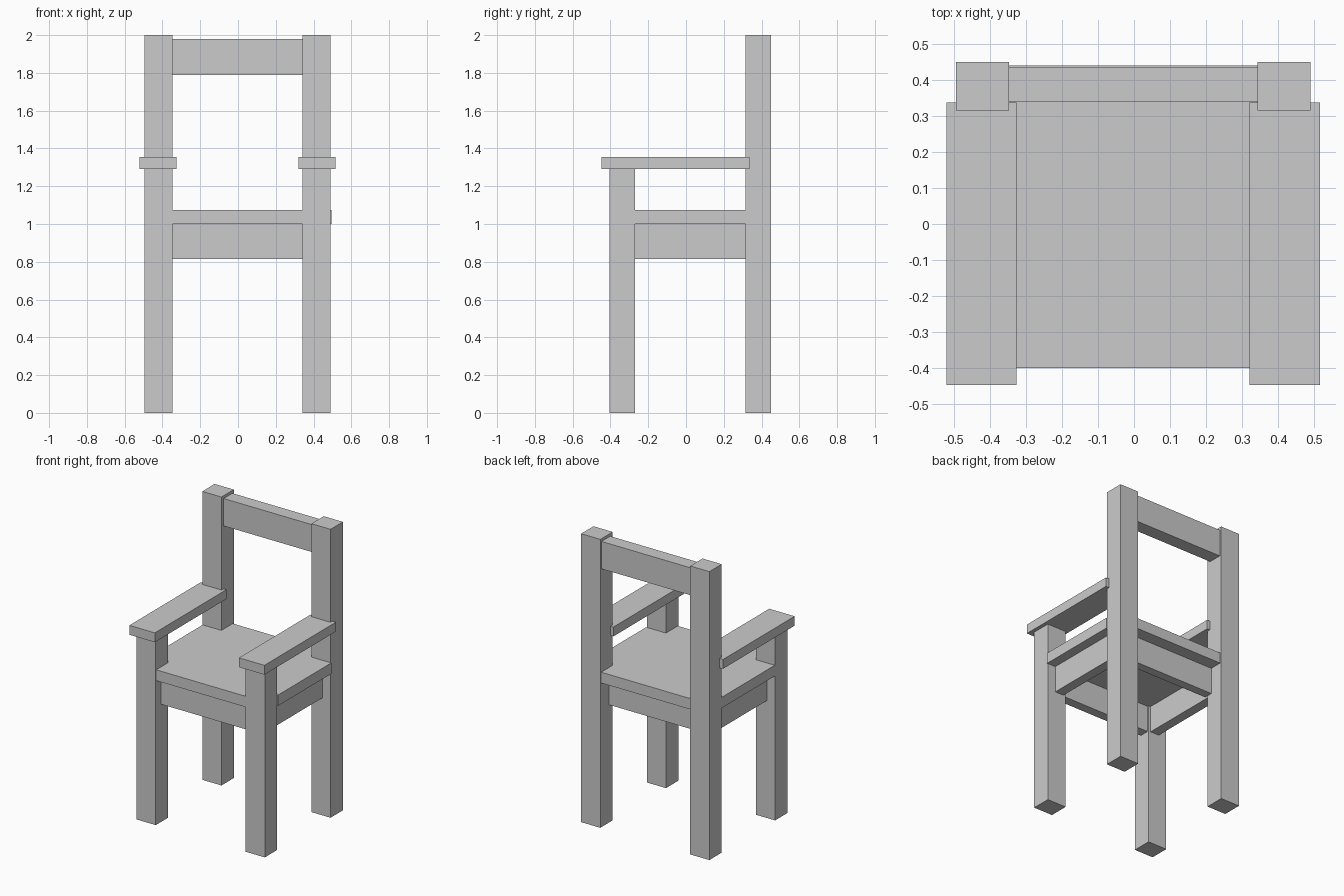
import bpy, bmesh

if "Cube" in bpy.data.objects:
    bpy.data.objects.remove(bpy.data.objects["Cube"])

CX = -0.0025  # symmetry axis of the frame


def extrude_outline(name, outline, z0, z1):
    """Solid prism from an xy outline (counter-clockwise)."""
    bm = bmesh.new()
    face = bm.faces.new([bm.verts.new((x, y, z0)) for x, y in outline])
    top = bmesh.ops.extrude_face_region(bm, geom=[face])["geom"]
    verts = [v for v in top if isinstance(v, bmesh.types.BMVert)]
    bmesh.ops.translate(bm, vec=(0, 0, z1 - z0), verts=verts)
    bmesh.ops.recalc_face_normals(bm, faces=bm.faces)
    mesh = bpy.data.meshes.new(name)
    bm.to_mesh(mesh)
    bm.free()
    obj = bpy.data.objects.new(name, mesh)
    bpy.context.collection.objects.link(obj)
    return obj


def box(name, x, y, z):
    (x0, x1), (y0, y1) = x, y
    return extrude_outline(name, [(x0, y0), (x1, y0), (x1, y1), (x0, y1)], *z)


def pair(name, x, y, z):
    """Right-hand box and its mirror image; x is measured from the axis."""
    for side, s in (("right", 1), ("left", -1)):
        box(f"{name}_{side}", sorted(CX + s * v for v in x), y, z)


# Legs, back posts running to full height
pair("front_leg", (0.345, 0.492), (-0.405, -0.27), (0, 1.29))
pair("back_leg", (0.345, 0.492), (0.315, 0.45), (0, 2.0))

# Armrests on the front legs, let into the back posts
pair("armrest", (0.323, 0.518), (-0.447, 0.337), (1.29, 1.355))

# Seat board, notched around the four legs
L, R, l, r = -0.492, 0.495, -0.3475, 0.3425
F, B, f, b = -0.40, 0.44, -0.27, 0.315
extrude_outline("seat", [
    (l, F), (r, F), (r, f), (R, f), (R, b), (r, b),
    (r, B), (l, B), (l, b), (L, b), (L, f), (l, f)], 1.0, 1.075)

# Apron boards under the seat
apron_z = (0.815, 1.0)
pair("side_apron", (0.362, 0.43), (-0.27, 0.315), apron_z)
box("front_apron", (l, r), (-0.345, -0.28), apron_z)
box("back_apron", (l, r), (0.29, 0.352), apron_z)

# Top rail of the backrest
box("top_rail", (l, r), (0.34, 0.436), (1.79, 1.98))
